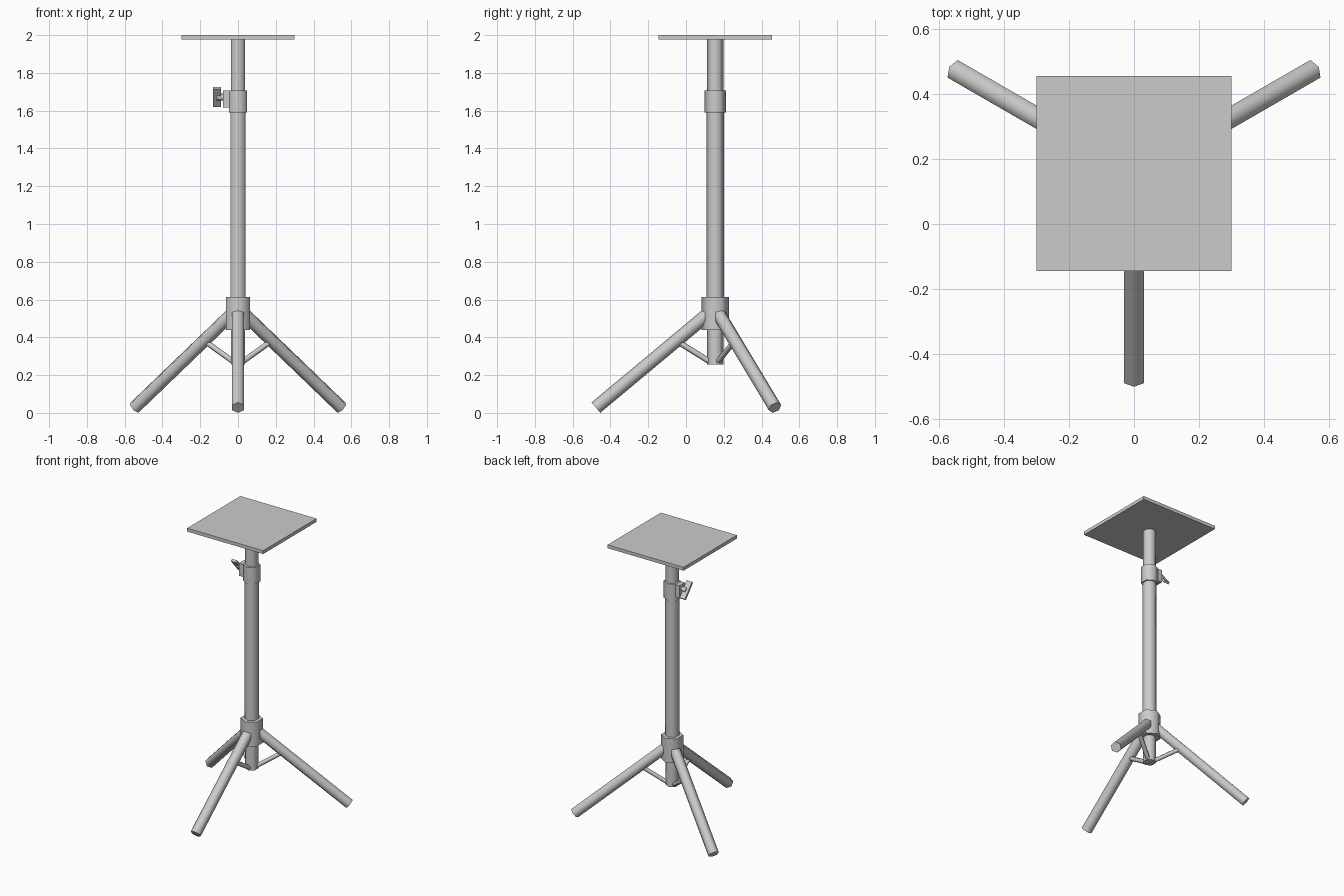
import bpy, bmesh
from math import pi, sin, cos, radians
from mathutils import Vector, Matrix

if "Cube" in bpy.data.objects:
    bpy.data.objects.remove(bpy.data.objects["Cube"], do_unlink=True)

CY = 0.155  # y of the pole axis

grey = bpy.data.materials.new("light_grey_metal")
grey.use_nodes = True
grey.diffuse_color = (0.6, 0.6, 0.6, 1)
grey.node_tree.nodes["Principled BSDF"].inputs["Base Color"].default_value = (0.6, 0.6, 0.6, 1)


def finish(name, bm, smooth):
    bmesh.ops.recalc_face_normals(bm, faces=bm.faces)
    mesh = bpy.data.meshes.new(name)
    bm.to_mesh(mesh)
    bm.free()
    mesh.materials.append(grey)
    obj = bpy.data.objects.new(name, mesh)
    bpy.context.collection.objects.link(obj)
    if smooth:
        bpy.ops.object.select_all(action='DESELECT')
        obj.select_set(True)
        bpy.context.view_layer.objects.active = obj
        bpy.ops.object.shade_smooth_by_angle(angle=radians(65))
    return obj


def rod(name, start, end, radius, corner, sides=6):
    """Prism between two points, with one edge facing the corner direction."""
    a, b = Vector(start), Vector(end)
    axis = (b - a).normalized()
    u = Vector(corner)
    u = (u - axis * u.dot(axis)).normalized()
    v = axis.cross(u)
    bm = bmesh.new()
    rings = [[bm.verts.new(p + radius * (u * cos(t) + v * sin(t)))
              for t in (2 * pi * i / sides for i in range(sides))] for p in (a, b)]
    for i in range(sides):
        j = (i + 1) % sides
        bm.faces.new((rings[0][i], rings[0][j], rings[1][j], rings[1][i]))
    for ring in rings:
        bm.faces.new(ring)
    return finish(name, bm, True)


def box(name, centre, size, tilt=0):
    bm = bmesh.new()
    bmesh.ops.create_cube(bm, size=1)
    bm.transform(Matrix.Translation(centre) @ Matrix.Rotation(tilt, 4, 'X')
                 @ Matrix.Diagonal((*size, 1)))
    return finish(name, bm, False)


def upright(name, bottom, top, radius):
    return rod(name, (0, CY, bottom), (0, CY, top), radius, (0, 1, 0))


# Pole, collars and platform
upright("inner_pole", 0.257, 1.98, 0.043)
upright("outer_pole", 0.44, 1.6, 0.046)
upright("leg_collar", 0.44, 0.613, 0.0725)
upright("clamp_collar", 1.59, 1.708, 0.056)
box("platform", (0, CY, 1.988), (0.6, 0.6, 0.024))

# Clamp boss, screw and tilted wing knob
box("clamp_boss", (-0.055, CY, 1.662), (0.05, 0.06, 0.09))
rod("clamp_screw", (-0.06, CY, 1.672), (-0.115, CY, 1.672), 0.018, (0, 0, 1))
box("wing_knob", (-0.111, CY, 1.672), (0.042, 0.016, 0.124), radians(40))

# Three legs with braces
for side, degrees in (("front", -90), ("left", 30), ("right", 150)):
    out = Vector((cos(radians(degrees)), sin(radians(degrees)), 0))

    def at(r, z):
        return out * r + Vector((0, CY, z))

    rod(side + "_leg", at(0.03, 0.53), at(0.632, 0.028), 0.036, (0, 0, 1))
    rod(side + "_brace", at(0.03, 0.272), at(0.22, 0.39), 0.015, (0, 0, 1))
